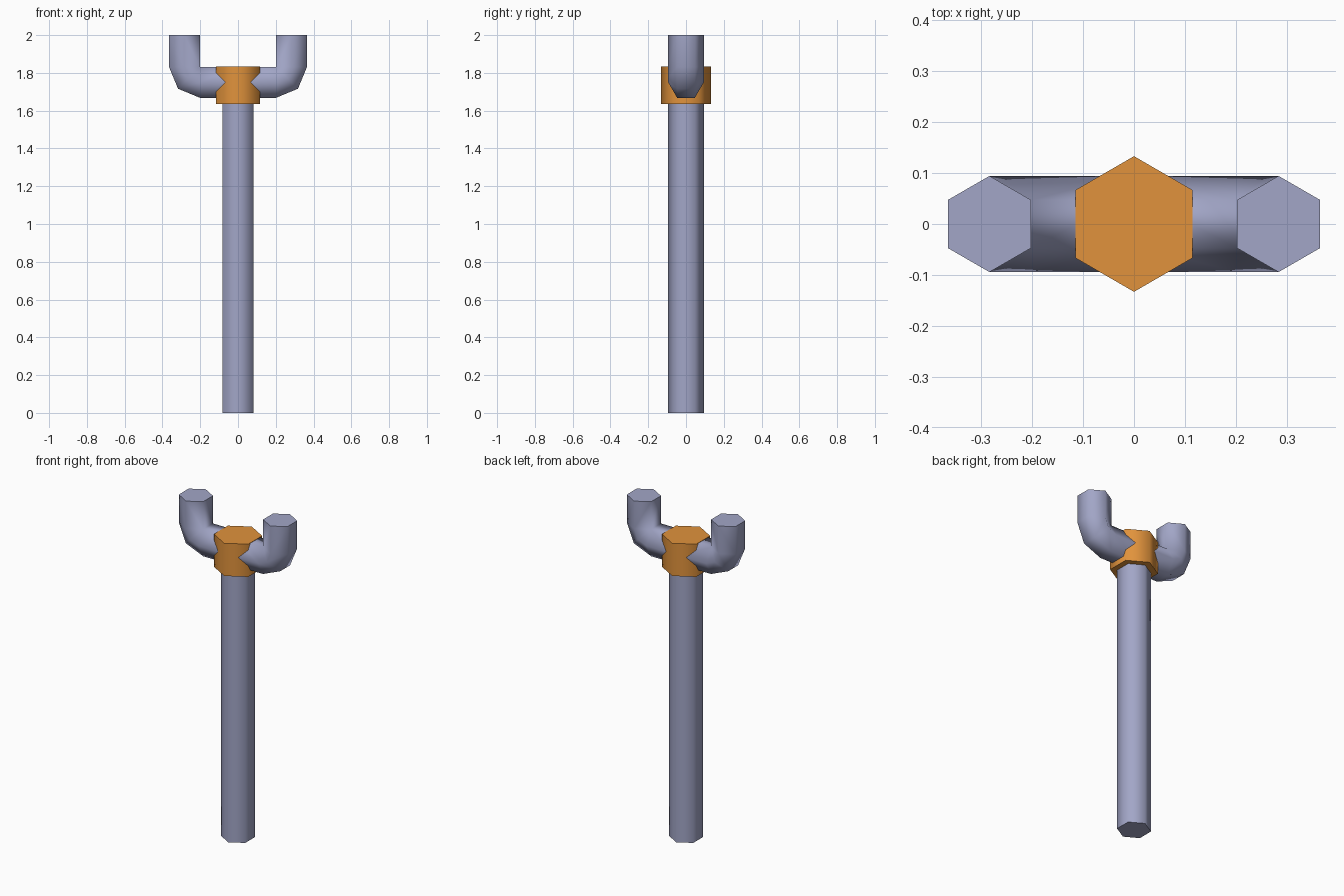
import bpy, bmesh, math
from mathutils import Vector

if "Cube" in bpy.data.objects:
    bpy.data.objects.remove(bpy.data.objects["Cube"])

R = 0.0943                              # tube corner radius
A = R * math.cos(math.pi / 6)           # tube flat-side radius
ARM_Z, BEND_X, TOP = 1.75, 0.202, 2.0


def material(name, color):
    m = bpy.data.materials.new(name)
    m.diffuse_color = (*color, 1)
    m.use_nodes = True
    m.node_tree.nodes["Principled BSDF"].inputs["Base Color"].default_value = m.diffuse_color
    return m


steel = material("blue_grey", (0.36, 0.38, 0.57))
orange = material("orange", (0.75, 0.29, 0.045))


def hex_sweep(name, stations, radius, mat):
    """Sweep a hexagon, corners on +-y, through (centre, side direction) stations."""
    bm = bmesh.new()
    rings = []
    for centre, side in stations:
        ring = []
        for i in range(6):
            a = math.radians(30 + 60 * i)
            ring.append(bm.verts.new(Vector(centre) + Vector(side) * radius * math.cos(a)
                                     + Vector((0, radius * math.sin(a), 0))))
        rings.append(ring)
    for r0, r1 in zip(rings, rings[1:]):
        for i in range(6):
            j = (i + 1) % 6
            bm.faces.new((r0[i], r0[j], r1[j], r1[i]))
    bm.faces.new(rings[0][::-1])
    bm.faces.new(rings[-1])
    # weld the pinched inside of the bends
    bmesh.ops.remove_doubles(bm, verts=bm.verts, dist=0.0005)
    bmesh.ops.recalc_face_normals(bm, faces=bm.faces)
    mesh = bpy.data.meshes.new(name)
    bm.to_mesh(mesh)
    bm.free()
    mesh.materials.append(mat)
    ob = bpy.data.objects.new(name, mesh)
    bpy.context.collection.objects.link(ob)
    bpy.ops.object.select_all(action='DESELECT')
    ob.select_set(True)
    bpy.context.view_layer.objects.active = ob
    bpy.ops.object.shade_smooth_by_angle(angle=math.radians(70))
    return ob


# Upright post and hub
hex_sweep("post", [((0, 0, 0), (1, 0, 0)), ((0, 0, 1.66), (1, 0, 0))], R, steel)
hex_sweep("hub", [((0, 0, 1.635), (1, 0, 0)), ((0, 0, 1.834), (1, 0, 0))], 0.133, orange)

# Arms: straight out of the hub, two-step elbow, then straight up
for s, name in ((1, "right_arm"), (-1, "left_arm")):
    stations = [((s * 0.02, 0, ARM_Z), (0, 0, -1))]
    for deg in (0, 45, 90):
        t = math.radians(deg)
        side = Vector((s * math.sin(t), 0, -math.cos(t)))
        stations.append((Vector((s * BEND_X, 0, ARM_Z + A)) + side * A, side))
    stations.append(((s * (BEND_X + A), 0, TOP), (s, 0, 0)))
    hex_sweep(name, stations, R, steel)
